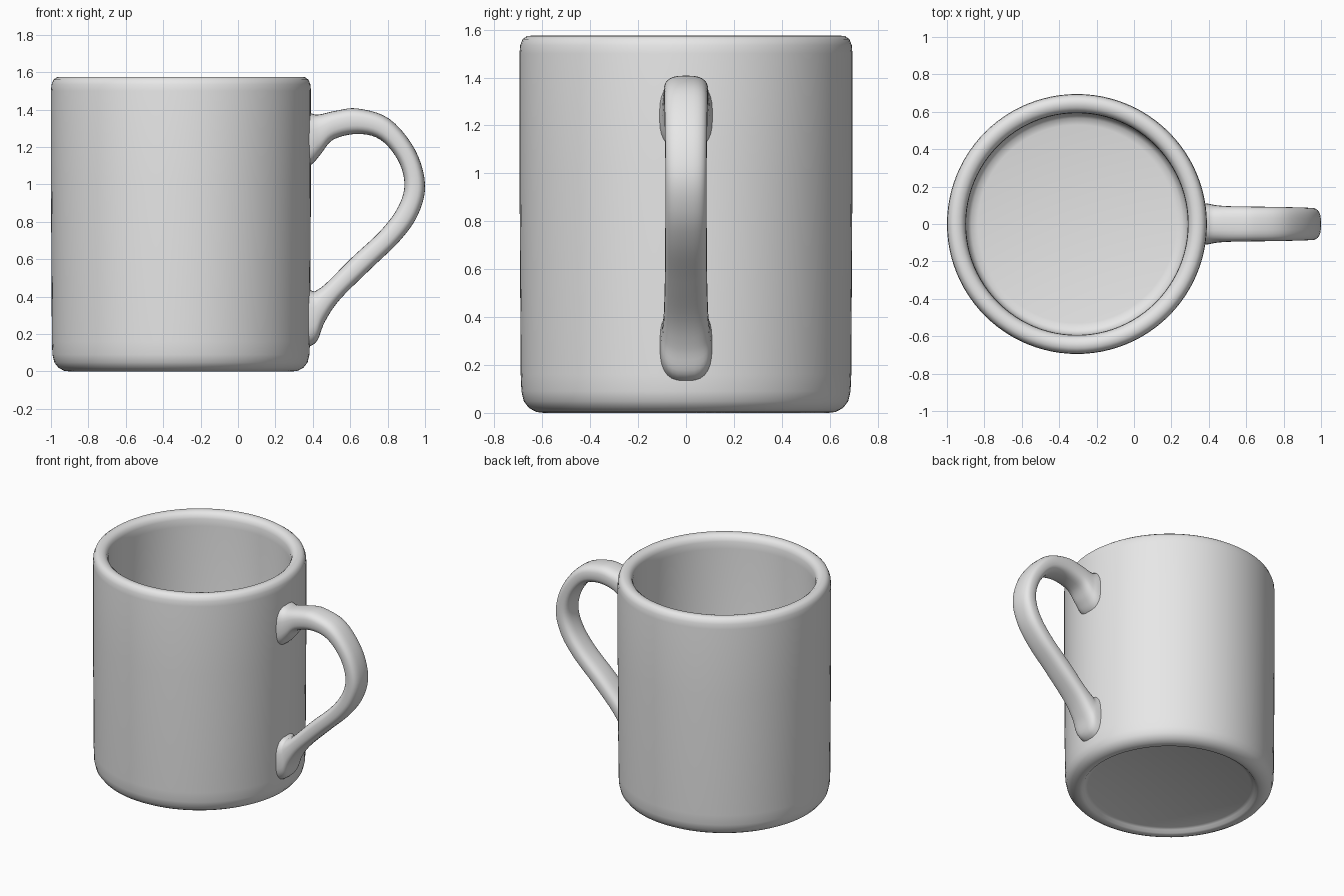
import bpy, bmesh, math
from mathutils import Vector

cube = bpy.data.objects.get("Cube")
if cube:
    bpy.data.objects.remove(cube, do_unlink=True)

# Single glaze colour
glaze = bpy.data.materials.new("grey_glaze")
glaze.use_nodes = True
GREY = (0.8, 0.8, 0.8, 1.0)
glaze.diffuse_color = GREY
glaze.node_tree.nodes["Principled BSDF"].inputs["Base Color"].default_value = GREY


def make_object(name, bm):
    bmesh.ops.remove_doubles(bm, verts=bm.verts[:], dist=0.0005)
    bmesh.ops.recalc_face_normals(bm, faces=bm.faces[:])
    mesh = bpy.data.meshes.new(name)
    bm.to_mesh(mesh)
    bm.free()
    mesh.materials.append(glaze)
    obj = bpy.data.objects.new(name, mesh)
    bpy.context.collection.objects.link(obj)
    bpy.ops.object.select_all(action='DESELECT')
    obj.select_set(True)
    bpy.context.view_layer.objects.active = obj
    bpy.ops.object.shade_smooth_by_angle(angle=math.radians(40))
    return obj


def catmull(p0, p1, p2, p3, t):
    return 0.5 * (2 * p1 + (p2 - p0) * t + (2 * p0 - 5 * p1 + 4 * p2 - p3) * t * t
                  + (3 * p1 - p0 - 3 * p2 + p3) * t ** 3)


# Cup: lathed profile (radius, height) from under the base, over the rim, to the inner floor
CUP_X = -0.305
profile = [(0, 0.03), (0.54, 0.03), (0.56, 0.022), (0.575, 0.005), (0.595, 0.0),
           (0.625, 0.004), (0.655, 0.02), (0.677, 0.048), (0.687, 0.09), (0.69, 0.16),
           (0.695, 1.0), (0.695, 1.50), (0.692, 1.535), (0.682, 1.56), (0.664, 1.573),
           (0.643, 1.575), (0.622, 1.57), (0.604, 1.555), (0.595, 1.53), (0.593, 1.48),
           (0.593, 0.17), (0.585, 0.13), (0.565, 0.108), (0.53, 0.10), (0, 0.10)]
bm = bmesh.new()
ring = [bm.verts.new((CUP_X + r, 0, z)) for r, z in profile]
edges = [bm.edges.new(pair) for pair in zip(ring, ring[1:])]
bmesh.ops.spin(bm, geom=ring + edges, cent=(CUP_X, 0, 0), axis=(0, 0, 1),
               angle=math.tau, steps=96)
make_object("cup_body", bm)

# Handle stations: outer edge x, z, inner edge x, z, half width
stations = [(.35, 1.40, .35, 1.08, .115), (.40, 1.377, .40, 1.112, .108),
            (.44, 1.375, .445, 1.165, .10), (.52, 1.393, .51, 1.24, .095),
            (.64, 1.406, .64, 1.27, .093), (.81, 1.35, .76, 1.24, .091),
            (.946, 1.187, .855, 1.13, .088), (1.0, 1.0, .89, 1.0, .086),
            (.963, .84, .855, .877, .086), (.866, .70, .76, .75, .087),
            (.706, .545, .61, .61, .088), (.545, .385, .475, .475, .092),
            (.465, .267, .425, .437, .098), (.42, .16, .40, .43, .105),
            (.35, .12, .35, .46, .112)]
pts = [Vector(s) for s in stations]
pts = [pts[0]] + pts + [pts[-1]]
path = [catmull(*pts[i:i + 4], k / 5) for i in range(len(pts) - 3) for k in range(5)]
path.append(pts[-1])

# Sweep a rounded-box section between the two edges
SIDES = 28
POWER = 2 / 2.8
bm = bmesh.new()
rings = []
for ox, oz, ix, iz, half in path:
    loop = []
    for k in range(SIDES):
        a = math.tau * k / SIDES
        u = math.copysign(abs(math.cos(a)) ** POWER, math.cos(a))
        v = math.copysign(abs(math.sin(a)) ** POWER, math.sin(a))
        f = (1 + u) / 2
        loop.append(bm.verts.new((ix + (ox - ix) * f, half * v, iz + (oz - iz) * f)))
    rings.append(loop)
for a, b in zip(rings, rings[1:]):
    for k in range(SIDES):
        n = (k + 1) % SIDES
        bm.faces.new((a[k], a[n], b[n], b[k]))
bm.faces.new(rings[0])
bm.faces.new(rings[-1])
make_object("handle", bm)
